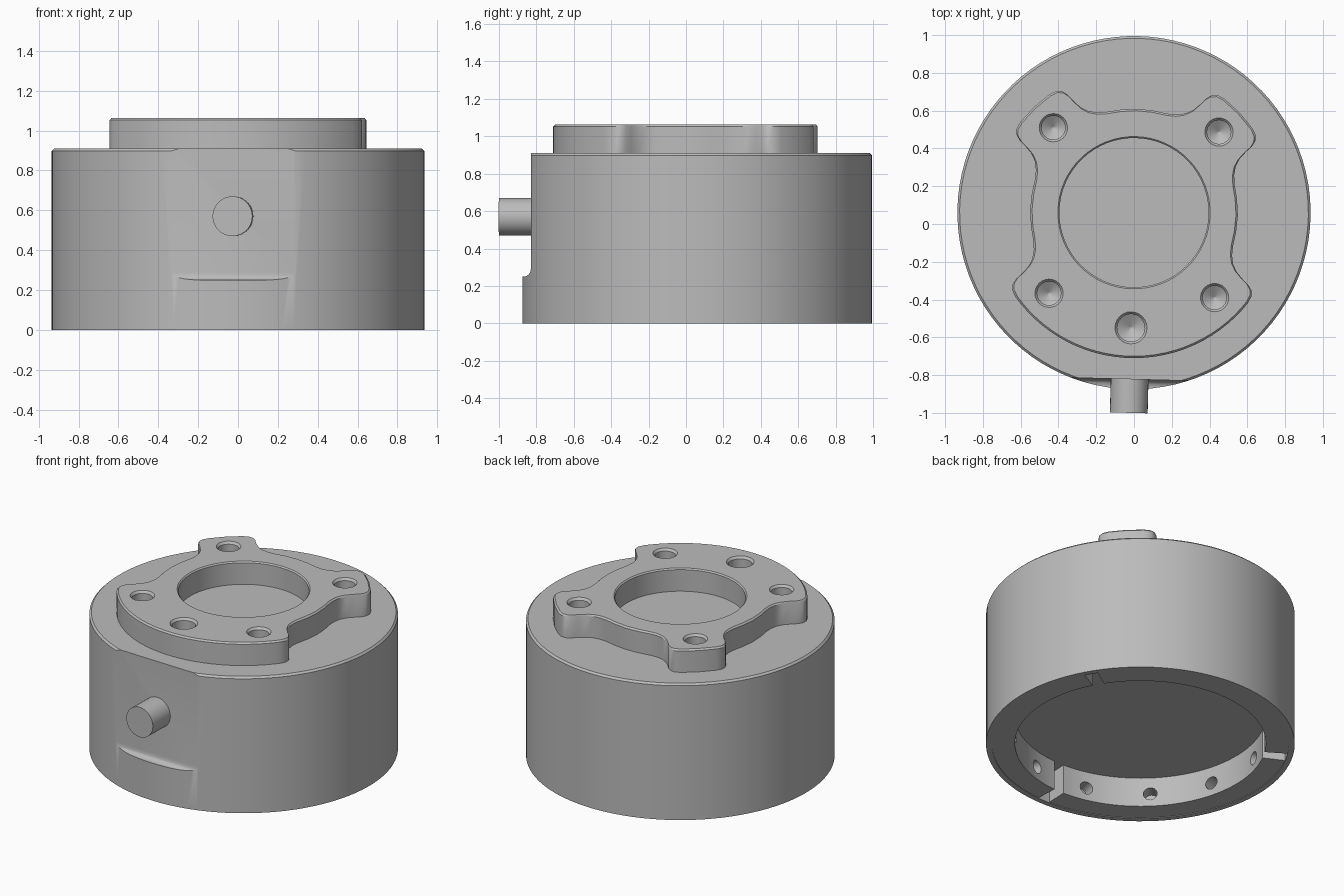
import bpy, bmesh
from math import radians, sin, cos, pi
from mathutils import Matrix, Vector

if "Cube" in bpy.data.objects:
    bpy.data.objects.remove(bpy.data.objects["Cube"])

CENTRE = Vector((0, 0.06, 0))      # axis of the housing
TILT = -1.5                        # small twist of the whole part, degrees
R_OUT, TOP, FLOOR = 0.935, 0.91, 0.2

grey = bpy.data.materials.new("machined_grey")
grey.use_nodes = True
colour = (0.5, 0.5, 0.5, 1)
grey.diffuse_color = colour
grey.node_tree.nodes["Principled BSDF"].inputs["Base Color"].default_value = colour


def spin(angle):
    """Turn about the housing axis."""
    return Matrix.Translation(CENTRE) @ Matrix.Rotation(radians(angle + TILT), 4, 'Z')


def finish(name, bm, matrix):
    bmesh.ops.remove_doubles(bm, verts=bm.verts, dist=1e-5)
    bmesh.ops.recalc_face_normals(bm, faces=bm.faces)
    bm.transform(matrix)
    mesh = bpy.data.meshes.new(name)
    bm.to_mesh(mesh)
    bm.free()
    mesh.materials.append(grey)
    ob = bpy.data.objects.new(name, mesh)
    bpy.context.collection.objects.link(ob)
    return ob


def loft(name, rings, matrix, closed=False):
    """Skin between rings of points; cap the ends, or join last to first."""
    bm = bmesh.new()
    loops = [[bm.verts.new(p) for p in ring] for ring in rings]
    n = len(loops[0])
    pairs = list(zip(loops, loops[1:])) + ([(loops[-1], loops[0])] if closed else [])
    for a, b in pairs:
        for i in range(n):
            j = (i + 1) % n
            bm.faces.new((a[i], a[j], b[j], b[i]))
    if not closed:
        bm.faces.new(loops[0])
        bm.faces.new(loops[-1])
    return finish(name, bm, matrix)


def lathe(name, profile, matrix, steps=96):
    """Turned solid from (radius, height) pairs, capped at both ends."""
    rings = [[(r * cos(2 * pi * i / steps), r * sin(2 * pi * i / steps), z)
              for i in range(steps)] for r, z in profile]
    return loft(name, rings, matrix)


def select_only(ob):
    bpy.ops.object.select_all(action='DESELECT')
    ob.select_set(True)
    bpy.context.view_layer.objects.active = ob


def cut(ob, cutters):
    for cutter in cutters:
        cutter.hide_render = True
        mod = ob.modifiers.new("cut", 'BOOLEAN')
        mod.operation, mod.solver, mod.object = 'DIFFERENCE', 'EXACT', cutter
        select_only(ob)
        bpy.ops.object.modifier_apply(modifier=mod.name)
        bpy.data.objects.remove(cutter)


def smooth(ob):
    select_only(ob)
    bpy.ops.object.shade_smooth_by_angle(angle=radians(30))


# Housing: turned cup with an open underside and a chamfered top
housing = lathe("housing", [(0.76, FLOOR), (0.9, FLOOR), (0.9, 0), (R_OUT, 0),
                            (R_OUT, TOP - 0.012), (R_OUT - 0.012, TOP)], spin(0))

# Front flat, ending in a filleted shelf above the base
fillet = [(-0.922 + 0.04 * cos(a * pi / 12), 0.29 - 0.04 * sin(a * pi / 12)) for a in range(7)]
section = [(-0.882, 1.1)] + fillet + [(-1.2, 0.25), (-1.2, 1.1)]
cut(housing, [loft("flat_cutter", [[(x, y, z) for y, z in section] for x in (-0.7, 0.7)], spin(0))])
smooth(housing)

# Front peg
peg = lathe("peg", [(0.1, 0.8), (0.1, 1.06)],
            spin(0) @ Matrix.Translation((0, 0, 0.57)) @ Matrix.Rotation(pi / 2, 4, 'X'), 32)
smooth(peg)

# Mounting plate: round waist, two rear lobes, and a broad front arc
EDGE = [(8, 0.77), (11, 0.764), (13, 0.745), (14.2, 0.715), (15, 0.675), (16.5, 0.628),
        (19, 0.592), (23, 0.566), (28, 0.553), (36, 0.55), (45, 0.55)]
outline = []
for lobe in (45, 135):
    outline += [(lobe - d, r) for d, r in reversed(EDGE)] + [(lobe, 0.77)]
    outline += [(lobe + d, r) for d, r in EDGE[:-1]]
outline += [(225 - d, r) for d, r in reversed(EDGE)]
outline += [(a, 0.77) for a in range(220, 321, 4)]
outline += [(315 + d, r) for d, r in EDGE[:-1]]


def plate_ring(inset, z):
    return [((r - inset) * cos(radians(a)), (r - inset) * sin(radians(a)), z) for a, r in outline]


PLATE_TOP = 1.062
plate = loft("mounting_plate", [plate_ring(0, TOP - 0.005), plate_ring(0, PLATE_TOP - 0.01),
                                plate_ring(0.01, PLATE_TOP)], spin(0))


def drill(angle, distance, radius):
    """Blind hole with a chamfered mouth and a conical tip."""
    profile = [(0.004, PLATE_TOP - 0.12), (radius, PLATE_TOP - 0.08), (radius, PLATE_TOP - 0.015),
               (radius + 0.012, PLATE_TOP), (radius + 0.012, PLATE_TOP + 0.05)]
    return lathe("drill", profile, spin(angle) @ Matrix.Translation((distance, 0, 0)), 24)


bore = lathe("bore", [(0.395, 0.8), (0.395, PLATE_TOP - 0.008),
                      (0.403, PLATE_TOP), (0.403, 1.2)], spin(0), 64)
cut(plate, [bore] + [drill(a, 0.62, 0.063) for a in (45, 135, 225, 315)] + [drill(270, 0.61, 0.073)])
smooth(plate)

# Clamp ring: three segments split by slots, each with four radial holes
HALF = 57.3
for k, name in enumerate(("rear_clamp", "left_clamp", "right_clamp")):
    middle = (90, 330, 210)[k] + 2
    arcs = [-HALF + 2 * HALF * i / 36 for i in range(37)]
    rings = [[(r * cos(radians(a)), r * sin(radians(a)), z)
              for r, z in ((0.76, 0.004), (0.9, 0.004), (0.9, FLOOR), (0.76, FLOOR))] for a in arcs]
    clamp = loft(name, rings, spin(middle))
    cut(clamp, [lathe("radial_drill", [(0.042, 0.6), (0.042, 0.85)],
                      spin(middle + a) @ Matrix.Translation((0, 0, 0.09))
                      @ Matrix.Rotation(pi / 2, 4, 'Y'), 20) for a in (-45, -15, 15, 45)])
    smooth(clamp)
